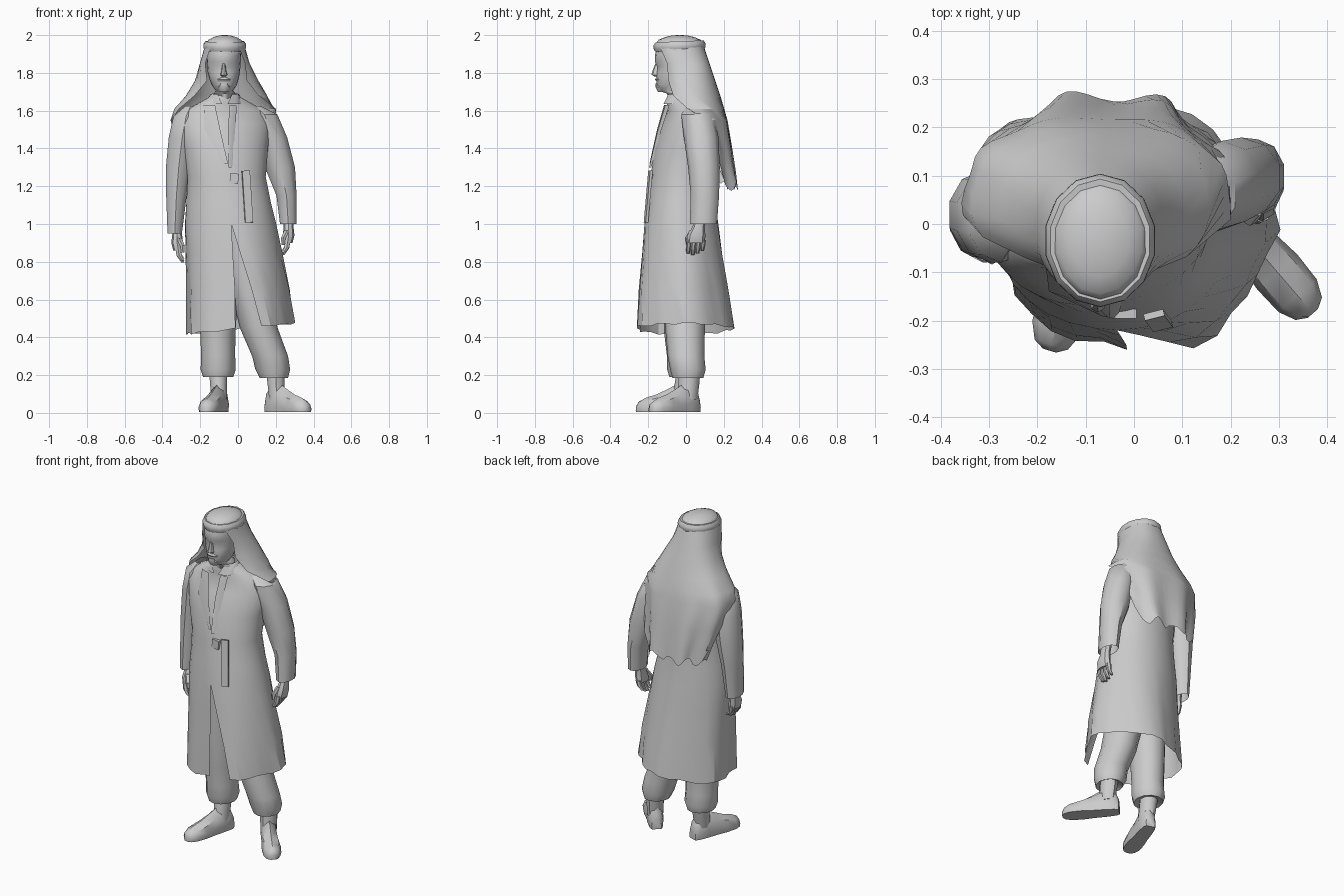
import bpy, bmesh, math, random
from mathutils import Vector
from math import sin, cos, pi

random.seed(4)
T = 2 * pi


def grid(name, rows, closed=True, cap=False, angle=40):
    """Skin a list of equal-length point rows into one object."""
    bm = bmesh.new()
    vs = [[bm.verts.new(p) for p in r] for r in rows]
    n = len(rows[0])
    for a, b in zip(vs, vs[1:]):
        for i in range(n if closed else n - 1):
            j = (i + 1) % n
            bm.faces.new((a[i], a[j], b[j], b[i]))
    if cap:
        bm.faces.new(vs[0])
        bm.faces.new(vs[-1][::-1])
    bmesh.ops.remove_doubles(bm, verts=bm.verts, dist=0.0005)
    bmesh.ops.recalc_face_normals(bm, faces=bm.faces)
    me = bpy.data.meshes.new(name)
    bm.to_mesh(me)
    bm.free()
    ob = bpy.data.objects.new(name, me)
    bpy.context.collection.objects.link(ob)
    bpy.ops.object.select_all(action='DESELECT')
    ob.select_set(True)
    bpy.context.view_layer.objects.active = ob
    bpy.ops.object.shade_smooth_by_angle(angle=math.radians(angle))
    return ob


def pt(r, a, p=1.0, w=1.0):
    """Point on a ring (z, cx, cy, rx, ry); angle 0 is the front."""
    z, cx, cy, rx, ry = r[:5]
    s, c = sin(a), cos(a)
    return Vector((cx + w * rx * math.copysign(abs(s) ** p, s),
                   cy - w * ry * math.copysign(abs(c) ** p, c), z))


def tube(name, rings, n=12, cap=True):
    return grid(name, [[pt(r, T * i / n) for i in range(n)] for r in rings], True, cap)


def sheet(rings, n, p=1.0, wob=lambda z, a: 1.0):
    """Rows of an open wrap; rings carry start and end angles."""
    return [[pt(r, a, p, wob(r[0], a)) for a in
             [r[5] + (r[6] - r[5]) * i / n for i in range(n + 1)]] for r in rings]


# Long coat, split in front below the waist
def twist(v):
    v.y += 0.13 * max(0, min(1, (v.z - 1.2) / 0.3)) * (v.x + 0.07)
    return v


coat = [(1.68, -.07, -.02, .07, .075, 0, T), (1.64, -.07, 0, .14, .10, 0, T),
        (1.60, -.07, .02, .215, .115, 0, T), (1.53, -.07, .02, .245, .145, 0, T),
        (1.40, -.065, -.01, .225, .158, 0, T), (1.25, -.06, -.022, .208, .165, 0, T),
        (1.12, -.05, -.025, .224, .178, 0, T), (1.00, -.04, -.025, .242, .195, .02, T + .02),
        (.85, -.025, -.022, .254, .21, .14, T - .01), (.65, -.005, -.018, .272, .235, .29, T - .04),
        (.45, .005, -.012, .282, .255, .41, T - .07)]


def pleat(z, a):
    k = max(0, (1.1 - z) / 0.65)
    return 1 + k * (.045 * cos(5 * (a - .45)) + .022 * cos(12 * a))


rows = [[twist(v) for v in r] for r in sheet(coat, 30, 1.0, pleat)]
for i, v in enumerate(rows[-1]):
    v.z += .1 * v.x + .006 * cos(i * 1.9) - .005
grid("coat", rows, False, angle=30)


def on_coat(a, z, off=0.0):
    for r, q in zip(coat, coat[1:]):
        if q[0] <= z <= r[0]:
            t = (r[0] - z) / (r[0] - q[0])
            m = [u + (v - u) * t for u, v in zip(r, q)]
            return twist(pt((z, m[1], m[2], m[3] + off, m[4] + off), a))


def box(name, c, s, rot=(0, 0, 0)):
    bpy.ops.mesh.primitive_cube_add(size=1, location=c, rotation=rot)
    bpy.context.object.name = name
    bpy.context.object.scale = s


# Hanging sash end and its knot
box("sash_end", (.05, -.2, 1.145), (.042, .014, .275), (-.1, -.04, .25))
box("sash_knot", (-.02, -.186, 1.24), (.045, .02, .055), (0, .1, 0))

# Overlapping chest flaps
for name, edge in (("left_lapel", [(1.63, -.75, -.3), (1.5, -.45, -.1), (1.32, -.05, .04)]),
                   ("right_lapel", [(1.63, .4, .15), (1.5, .22, .06), (1.3, .14, .05)])):
    grid(name, [[on_coat(a, z, .006), on_coat((a + b) / 2, z, .014), on_coat(b, z, .016)]
                for z, a, b in edge], False)

# Collar
grid("collar", sheet([(1.635, -.07, -.03, .10, .09, .15, T - .15),
                      (1.685, -.07, -.025, .078, .08, .5, T - .5),
                      (1.69, -.07, -.025, .068, .07, .5, T - .5)], 14), False)

# Sleeves
tube("right_sleeve", [(1.625, .09, .05, .03, .05), (1.58, .14, .06, .072, .085),
                      (1.46, .182, .08, .082, .092), (1.3, .222, .095, .084, .084),
                      (1.15, .257, .10, .056, .075), (1.0, .266, .092, .046, .072)], 10, False)
tube("left_sleeve", [(1.625, -.25, .01, .03, .05), (1.57, -.275, .01, .07, .09),
                     (1.46, -.295, .015, .075, .095), (1.3, -.314, .02, .071, .09),
                     (1.15, -.326, .01, .057, .078), (.95, -.335, .0, .04, .068)], 10, False)


# Hands with curled fingers
def hand(side, x, y, z, s):
    tube(side + "_hand", [(z + .08, x, y + .03, .026, .034), (z, x, y + .012, .026, .032),
                          (z - .045, x, y, .031, .048), (z - .085, x - s * .006, y - .003, .027, .048)], 8)
    for i in range(4):
        fy = y - .038 + .025 * i
        L = (.06, .068, .062, .048)[i]
        tube(f"{side}_finger_{i}", [(z - .07, x - s * .004, fy, .016, .014),
                                    (z - .08 - L * .5, x - s * .01, fy - .004, .015, .013),
                                    (z - .08 - L, x - s * .03, fy - .006, .01, .009)], 6)
    tube(side + "_thumb", [(z - .02, x - s * .01, y - .02, .016, .018),
                           (z - .06, x - s * .028, y - .045, .014, .014),
                           (z - .095, x - s * .03, y - .045, .009, .009)], 6)


hand("right", .268, .055, .985, 1)
hand("left", -.322, -.025, .945, -1)

# Baggy trousers
tube("left_trouser", [(1.0, -.08, -.01, .11, .12), (.7, -.10, -.01, .105, .12),
                      (.42, -.107, -.01, .093, .105), (.3, -.105, -.005, .09, .096),
                      (.23, -.105, 0, .093, .1), (.19, -.105, 0, .08, .088),
                      (.2, -.105, 0, .05, .055)], 12)
tube("right_trouser", [(1.0, .0, -.01, .11, .12), (.7, .05, -.01, .105, .115),
                       (.45, .11, -.005, .1, .105), (.3, .17, .0, .095, .097),
                       (.23, .184, .01, .092, .094), (.185, .19, .01, .075, .082),
                       (.2, .19, .01, .05, .05)], 12)


# Boots
def boot(side, heel, toe, ankle):
    h, t = Vector((*heel, 0)), Vector((*toe, 0))
    d = t - h
    right = Vector((d.y, -d.x, 0)).normalized()
    rows = []
    for f, w, top in ((0, .028, .08), (.06, .04, .13), (.25, .046, .16), (.45, .048, .125),
                      (.65, .055, .095), (.85, .052, .075), (.96, .036, .055), (1, .014, .035)):
        rows.append([h + d * f + right * w * u + Vector((0, 0, .004 + top * v)) for u, v in
                     ((-.9, 0), (-1, .3), (-.75, .75), (0, 1), (.75, .75), (1, .3), (.9, 0))])
    grid(side + "_boot", rows, True, True)
    b = h + d * .22
    tube(side + "_ankle", [(.24, ankle[0], ankle[1], .052, .056),
                           (.15, (b.x + ankle[0]) / 2, (b.y + ankle[1]) / 2, .047, .056),
                           (.07, b.x, b.y, .043, .054)], 10)


boot("left", (-.08, .05), (-.175, -.262), (-.105, .01))
boot("right", (.16, .06), (.37, -.185), (.197, .022))

# Head with eye hollows, then nose and beard
head = [(1.58, -.07, -.02, .06, .065), (1.69, -.07, -.035, .058, .065),
        (1.705, -.072, -.07, .045, .075), (1.735, -.073, -.065, .066, .09),
        (1.77, -.074, -.058, .078, .098), (1.80, -.075, -.055, .085, .102),
        (1.835, -.075, -.053, .088, .103), (1.86, -.075, -.052, .09, .113),
        (1.90, -.075, -.048, .092, .115), (1.95, -.073, -.04, .09, .11)]
hr = [[pt(r, T * i / 20, 1, .93 if r[0] == 1.835 and i in (1, 2, 18, 19) else 1)
       for i in range(20)] for r in head]
grid("head", hr, True, True, 60)
tube("nose", [(1.85, -.075, -.15, .008, .012), (1.81, -.075, -.156, .013, .022),
              (1.79, -.075, -.157, .019, .026), (1.78, -.075, -.15, .012, .014)], 8)
tube("moustache", [(1.775, -.074, -.148, .018, .01), (1.765, -.074, -.145, .036, .019),
                   (1.755, -.074, -.143, .034, .012)], 8)
tube("beard", [(1.745, -.074, -.14, .022, .02), (1.725, -.074, -.136, .034, .026),
               (1.70, -.074, -.126, .026, .022)], 8)

# Headcloth: crown and long drape over shoulders and back
C = (-.07, -.034)
tube("headcloth_crown", [(1.9, *C, .1, .123), (1.96, *C, .1, .123), (1.976, *C, .088, .11),
                         (1.99, *C, .06, .076), (1.998, *C, .03, .04), (2.0, *C, .01, .012)], 14)
drape = [(1.94, -.07, -.035, .106, .13, .7, T - .7), (1.85, -.07, -.01, .132, .135, .9, T - .85),
         (1.76, -.06, .02, .168, .135, .62, T - .6), (1.68, -.06, .035, .215, .147, .85, T - .85),
         (1.61, -.067, .045, .268, .158, 1.4, T - 1.15), (1.55, -.072, .055, .28, .165, 1.85, T - 1.4),
         (1.40, -.07, .07, .26, .172, 2.0, T - 1.75), (1.28, -.06, .08, .24, .178, 2.15, T - 1.9),
         (1.20, -.055, .085, .23, .182, 2.3, T - 2.05)]
rows = sheet(drape, 24, .85, lambda z, a: 1 + max(0, (1.7 - z) / .5) * .075 * cos(9 * a + .6))
for i, v in enumerate(rows[-1]):
    v.z += .018 * cos(i * 1.1) + random.uniform(-.01, .01)
grid("headcloth_drape", rows, False, angle=30)

# Thick head cord, rounded in section
cord = []
for i in range(15):
    a = T * (i % 14) / 14
    cord.append([Vector((C[0] + (.096 + q) * sin(a), C[1] - (.118 + q) * cos(a), z - .005 * cos(a)))
                 for q, z in ((-.002, 1.915), (.012, 1.918), (.02, 1.935),
                              (.019, 1.952), (.009, 1.967), (-.006, 1.966))])
grid("head_cord", cord, True, False, 50)
